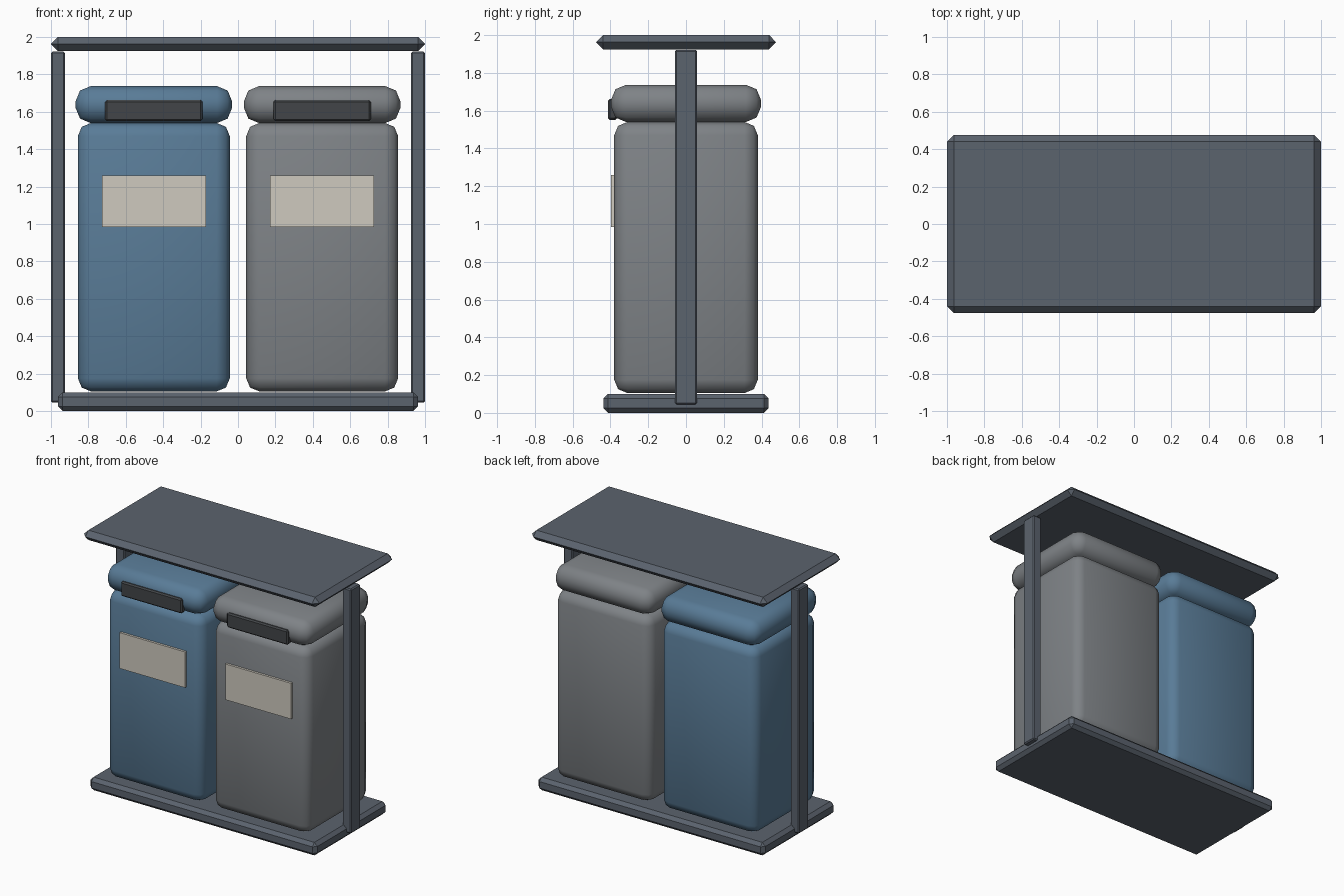
import bpy
import bmesh
import math

if "Cube" in bpy.data.objects:
    bpy.data.objects.remove(bpy.data.objects["Cube"])


def material(name, color):
    m = bpy.data.materials.new(name)
    m.diffuse_color = (*color, 1)
    m.use_nodes = True
    m.node_tree.nodes["Principled BSDF"].inputs["Base Color"].default_value = m.diffuse_color
    return m


slate = material("slate", (0.105, 0.125, 0.155))
blue = material("blue", (0.10, 0.20, 0.31))
grey = material("grey", (0.21, 0.225, 0.24))
dark = material("dark", (0.055, 0.06, 0.065))
cream = material("cream", (0.62, 0.59, 0.52))


def box(name, lo, hi, mat, bevel=0.0, segments=1, smooth=False):
    """Box between two corners, with bevelled edges."""
    center = [(a + b) / 2 for a, b in zip(lo, hi)]
    size = [b - a for a, b in zip(lo, hi)]
    bm = bmesh.new()
    bmesh.ops.create_cube(bm, size=1)
    bmesh.ops.scale(bm, vec=size, verts=bm.verts)
    if bevel:
        bmesh.ops.bevel(bm, geom=bm.edges[:], offset=bevel, segments=segments,
                        profile=0.5, affect='EDGES', clamp_overlap=True)
    me = bpy.data.meshes.new(name)
    bm.to_mesh(me)
    bm.free()
    ob = bpy.data.objects.new(name, me)
    ob.location = center
    me.materials.append(mat)
    bpy.context.collection.objects.link(ob)
    if smooth:
        bpy.ops.object.select_all(action='DESELECT')
        ob.select_set(True)
        bpy.context.view_layer.objects.active = ob
        bpy.ops.object.shade_smooth_by_angle(angle=math.radians(50))
    return ob


# Frame: base slab, roof slab and two side posts
box("base", (-0.963, -0.438, 0), (0.963, 0.438, 0.10), slate, 0.025)
box("roof", (-1, -0.477, 1.925), (1, 0.477, 2.0), slate, 0.037)
for side, x in (("left", -0.963), ("right", 0.963)):
    box(side + "_post", (x - 0.037, -0.058, 0.045), (x + 0.037, 0.058, 1.922),
        slate, 0.008)

# Two bins, each with lid, handle and label plate
for side, x, mat in (("left", -0.45, blue), ("right", 0.45, grey)):
    box(side + "_bin_body", (x - 0.406, -0.38, 0.105), (x + 0.406, 0.38, 1.54),
        mat, 0.07, 2, True)
    box(side + "_bin_lid", (x - 0.418, -0.397, 1.54), (x + 0.418, 0.397, 1.737),
        mat, 0.08, 2, True)
    box(side + "_lid_handle", (x - 0.26, -0.412, 1.55), (x + 0.26, -0.365, 1.663),
        dark, 0.01)
    box(side + "_label_plate", (x - 0.278, -0.398, 0.985), (x + 0.278, -0.375, 1.26),
        cream)
